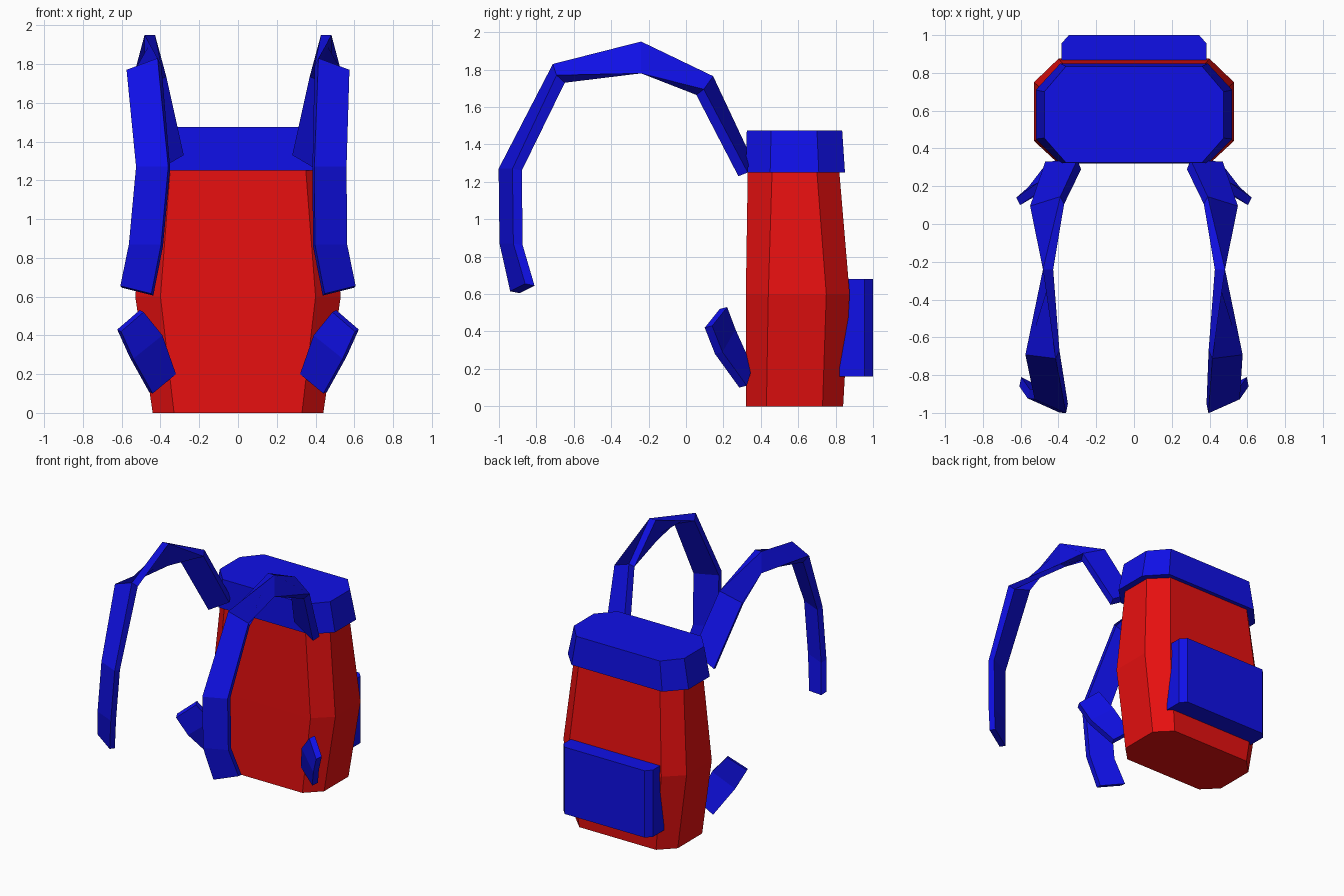
import bpy
import bmesh
from mathutils import Vector

default_cube = bpy.data.objects.get("Cube")
if default_cube:
    bpy.data.objects.remove(default_cube, do_unlink=True)


def make_material(name, colour):
    material = bpy.data.materials.new(name)
    material.use_nodes = True
    material.diffuse_color = colour
    material.node_tree.nodes["Principled BSDF"].inputs["Base Color"].default_value = colour
    return material


red = make_material("red fabric", (0.8, 0.005, 0.005, 1))
blue = make_material("blue fabric", (0.005, 0.005, 0.8, 1))


def loft(name, rings, material):
    """Skin matching rings of points into a closed, flat shaded solid."""
    bm = bmesh.new()
    loops = [[bm.verts.new(point) for point in ring] for ring in rings]
    for lower, upper in zip(loops, loops[1:]):
        for i in range(len(lower)):
            j = (i + 1) % len(lower)
            bm.faces.new((lower[i], lower[j], upper[j], upper[i]))
    bm.faces.new(loops[0])
    bm.faces.new(loops[-1])
    bmesh.ops.recalc_face_normals(bm, faces=bm.faces)
    mesh = bpy.data.meshes.new(name)
    bm.to_mesh(mesh)
    bm.free()
    mesh.materials.append(material)
    obj = bpy.data.objects.new(name, mesh)
    bpy.context.collection.objects.link(obj)
    return obj


def octagon(z, half_width, half_flat, front, front_corner, back_corner, back):
    """Rectangle with cut corners, symmetric in x, at height z."""
    left = [(half_flat, front, z), (half_width, front_corner, z),
            (half_width, back_corner, z), (half_flat, back, z)]
    return left + [(-x, y, height) for x, y, height in reversed(left)]


def band(name, sections, side):
    """Ribbon through sections of centre, half width and half thickness."""
    rings = []
    for centre, width, thickness in sections:
        c, w, t = Vector(centre), Vector(width), Vector(thickness)
        corners = (c - w - t, c + w - t, c + w + t, c - w + t)
        rings.append([(side * p.x, p.y, p.z) for p in corners])
    return loft(name, rings, blue)


# Main bag, widest a little below the middle
loft("bag_body", [
    octagon(0, 0.44, 0.33, 0.32, 0.43, 0.73, 0.84),
    octagon(0.6, 0.53, 0.4, 0.32, 0.44, 0.75, 0.875),
    octagon(1.25, 0.47, 0.35, 0.33, 0.46, 0.7, 0.82),
], red)

# Lid, tapering slightly to its flat top
loft("bag_lid", [
    octagon(1.25, 0.52, 0.39, 0.32, 0.45, 0.71, 0.85),
    octagon(1.475, 0.475, 0.36, 0.325, 0.455, 0.7, 0.835),
], blue)

# Back pocket with bevelled upright edges
pocket_outline = [(0.385, 0.82), (0.385, 0.955), (0.345, 1),
                  (-0.345, 1), (-0.385, 0.955), (-0.385, 0.82)]
loft("back_pocket", [[(x, y, z) for x, y in pocket_outline]
                     for z in (0.16, 0.68)], blue)

for side_name, side, bend in (("left", 1, 0.472), ("right", -1, 0.438)):
    # Shoulder strap, twisting edge-on at its highest point
    hanging_width = (0.083, 0.037, 0)
    hanging_depth = (0.005, -0.025, 0.005)
    band(side_name + "_shoulder_strap", [
        ((0.375, 0.31, 1.29), (0.085, -0.005, -0.05), (0.01, 0.025, 0.01)),
        ((0.46, 0.10, 1.715), (0.08, -0.025, -0.035), (0.01, 0.02, 0.015)),
        ((0.455, -0.24, 1.865), (0, 0, -0.085), (0.027, 0, 0)),
        ((0.485, -0.68, 1.78), (0.08, 0.01, -0.03), (0.01, -0.022, 0.02)),
        ((bend, -0.94, 1.265), hanging_width, hanging_depth),
        ((0.475, -0.935, 0.865), hanging_width, hanging_depth),
        ((0.522, -0.875, 0.63), (0.08, 0.04, 0.02), hanging_depth),
    ], side)

    # Short hip belt stub reaching forward and up
    belt_depth = (0.01, 0.02, 0.005)
    band(side_name + "_hip_belt", [
        ((0.39, 0.32, 0.155), (0.06, -0.015, -0.05), belt_depth),
        ((0.475, 0.21, 0.345), (0.075, -0.035, -0.06), belt_depth),
        ((0.555, 0.16, 0.475), (0.058, -0.04, -0.05), belt_depth),
    ], side)
